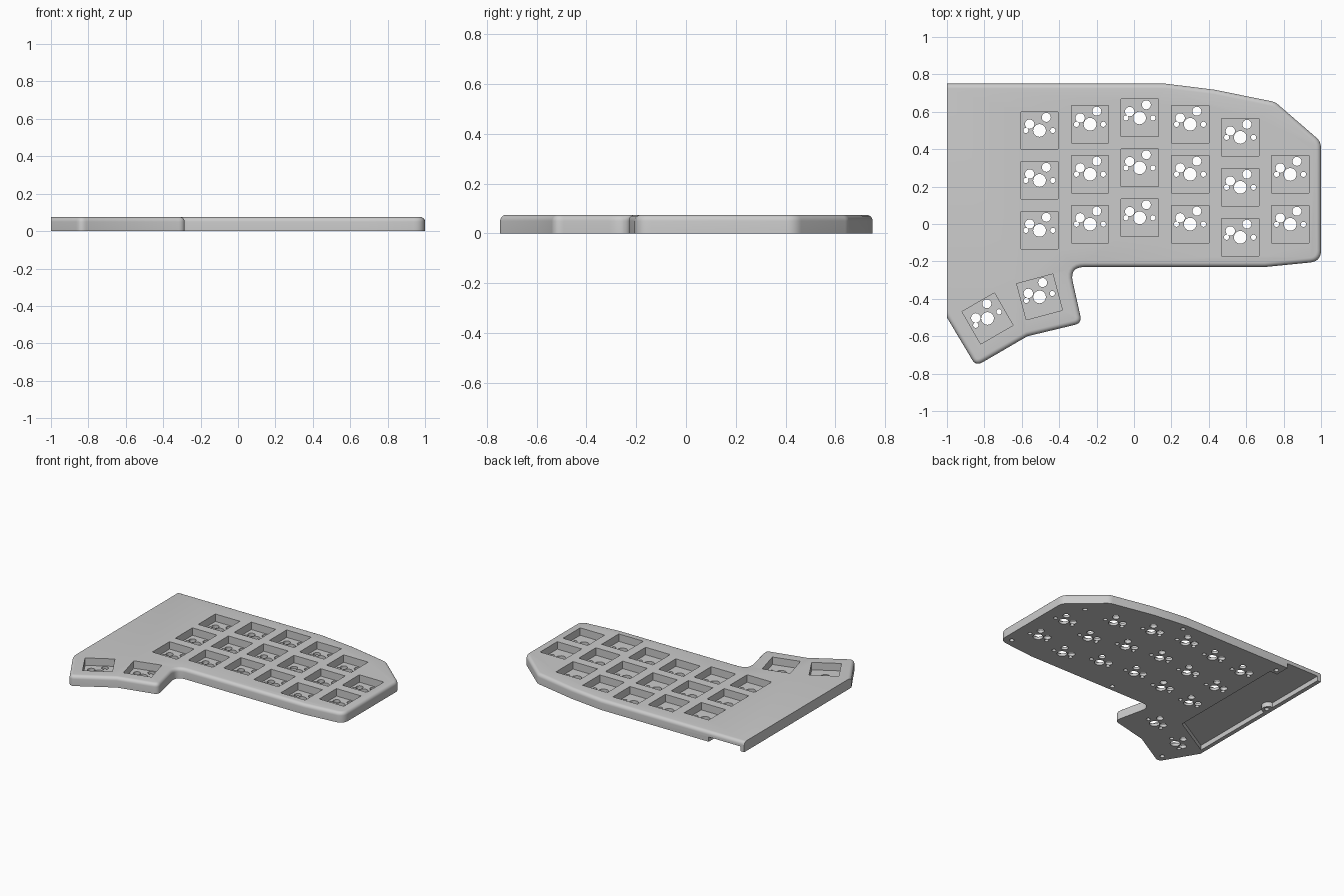
import bpy, bmesh, math
from mathutils import Vector, Matrix

cube = bpy.data.objects.get("Cube")
if cube:
    bpy.data.objects.remove(cube, do_unlink=True)

HEIGHT = 0.075
FLOOR = 0.02
PITCH = 0.267
KEY = 0.2

grey = bpy.data.materials.new("light_grey")
grey.use_nodes = True
grey.diffuse_color = (0.6, 0.6, 0.6, 1)
grey.node_tree.nodes["Principled BSDF"].inputs["Base Color"].default_value = (0.6, 0.6, 0.6, 1)


def rounded(corners, steps=7):
    """Outline from (x, y, cut) corners, each cut replaced by a curve."""
    out = []
    for i, (x, y, cut) in enumerate(corners):
        p = Vector((x, y))
        if not cut:
            out.append(p)
            continue
        a = p + (Vector(corners[i - 1][:2]) - p).normalized() * cut
        b = p + (Vector(corners[(i + 1) % len(corners)][:2]) - p).normalized() * cut
        for k in range(steps + 1):
            t = k / steps
            out.append(a * (1 - t) ** 2 + p * 2 * t * (1 - t) + b * t * t)
    return out


def add_prism(bm, outline, z0, z1):
    """Solid prism on an outline; returns its top face."""
    base = bm.faces.new([bm.verts.new((x, y, z0)) for x, y in outline])
    ext = bmesh.ops.extrude_face_region(bm, geom=[base], use_keep_orig=True)
    top = next(g for g in ext["geom"] if isinstance(g, bmesh.types.BMFace))
    bmesh.ops.translate(bm, vec=(0, 0, z1 - z0),
                        verts=[g for g in ext["geom"] if isinstance(g, bmesh.types.BMVert)])
    return top


def circle(x, y, r, n=24):
    return [(x + r * math.cos(math.tau * i / n), y + r * math.sin(math.tau * i / n))
            for i in range(n)]


def finish(bm, name):
    bmesh.ops.recalc_face_normals(bm, faces=bm.faces)
    mesh = bpy.data.meshes.new(name)
    bm.to_mesh(mesh)
    bm.free()
    obj = bpy.data.objects.new(name, mesh)
    bpy.context.collection.objects.link(obj)
    return obj


def cut(target, prisms, name):
    """Subtract a set of separate (outline, z0, z1) prisms."""
    bm = bmesh.new()
    for outline, z0, z1 in prisms:
        add_prism(bm, outline, z0, z1)
    cutter = finish(bm, name)
    cutter.hide_render = True
    mod = target.modifiers.new(name, "BOOLEAN")
    mod.operation = "DIFFERENCE"
    mod.solver = "EXACT"
    mod.object = cutter
    bpy.context.view_layer.objects.active = target
    bpy.ops.object.modifier_apply(modifier=name)
    bpy.data.objects.remove(cutter, do_unlink=True)


# Case body with a rounded top rim, square along the inner side
body_outline = rounded([
    (-1, 0.75, 0), (-1, -0.5, 0), (-0.845, -0.76, 0.04), (-0.57, -0.6, 0),
    (-0.278, -0.53, 0.04), (-0.345, -0.23, 0.08), (0.7, -0.23, 0),
    (1, -0.2, 0.06), (1, 0.44, 0.035), (0.755, 0.652, 0.02),
    (0.43, 0.718, 0), (0.17, 0.75, 0)])
bm = bmesh.new()
top = add_prism(bm, body_outline, 0, HEIGHT)
rim = [e for e in top.edges if not all(v.co.x < -0.999 for v in e.verts)]
bmesh.ops.bevel(bm, geom=rim, offset=0.025, segments=5, profile=0.5,
                affect="EDGES", clamp_overlap=False)
body = finish(bm, "keyboard_case")
body.data.materials.append(grey)

# Key positions: staggered columns and two turned thumb keys
columns = [(-0.505, 0.5, 3), (-0.235, 0.533, 3), (0.03, 0.567, 3),
           (0.3, 0.533, 3), (0.568, 0.463, 3), (0.835, 0.265, 2)]
keys = [(x, y - PITCH * row, 0) for x, y, rows in columns for row in range(rows)]
keys += [(-0.505, -0.39, 15), (-0.783, -0.505, 30)]


def place(points, key):
    turn = Matrix.Rotation(math.radians(key[2]), 2)
    return [turn @ Vector(p) + Vector(key[:2]) for p in points]


# Key sockets
h = KEY / 2
square = [(-h, -h), (h, -h), (h, h), (-h, h)]
cut(body, [(place(square, k), FLOOR, 0.2) for k in keys], "key_sockets")

# Switch pin holes through the socket floors
pins = [(0, 0, 0.034), (-0.053, 0.034, 0.025), (0.036, 0.07, 0.024),
        (-0.073, 0, 0.014), (0.071, 0, 0.014)]
cut(body, [(place(circle(*pin), k), -0.1, 0.05) for k in keys for pin in pins], "pin_holes")

# Underside bay for the circuit board, open at the back, with a round boss on its lip
boss = [(-0.97 + 0.045 * math.sin(a), 0.24 - 0.045 * math.cos(a))
        for a in (math.pi * i / 12 for i in range(13))]
bay = [(-0.97, 0.9), (-0.71, 0.9), (-0.71, 0.64), (-0.65, 0.64),
       (-0.65, -0.275), (-0.97, -0.46)] + boss
cut(body, [(bay, -0.1, 0.035)], "board_bay")

# Blind screw holes in the underside
screws = [(0.94, -0.15), (0.83, 0.48), (0.16, 0.7), (0.03, -0.19),
          (-0.825, -0.69), (-0.67, 0.68), (-0.955, 0.24)]
cut(body, [(circle(x, y, 0.016, 16), -0.1, 0.03) for x, y in screws], "screw_holes")

# Shading
bpy.ops.object.select_all(action="DESELECT")
body.select_set(True)
bpy.context.view_layer.objects.active = body
bpy.ops.object.shade_smooth_by_angle(angle=math.radians(30))
